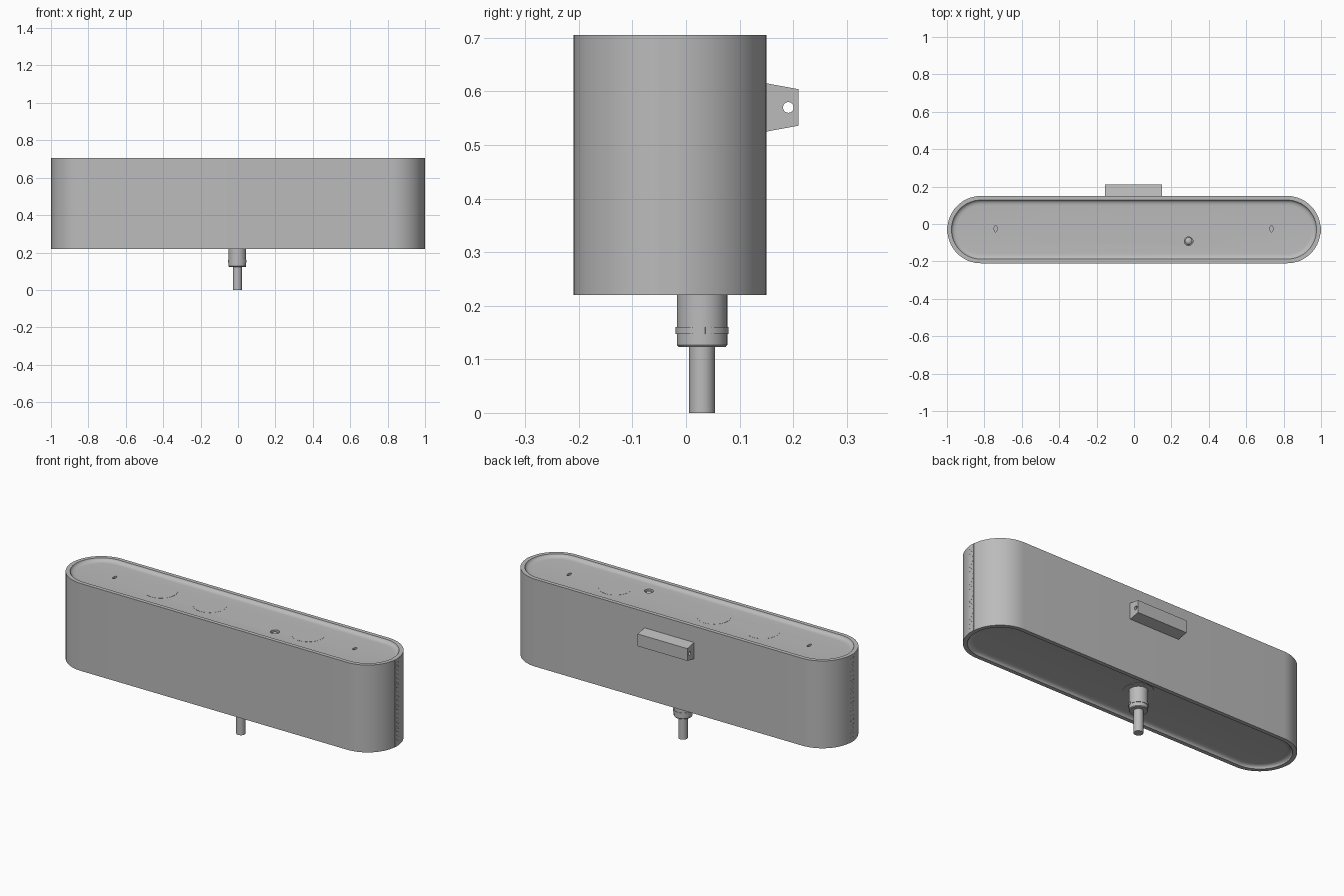
import bpy, bmesh
from math import sin, cos, pi
from mathutils import Matrix, Vector

cube = bpy.data.objects.get("Cube")
if cube:
    bpy.data.objects.remove(cube)

grey = bpy.data.materials.new("plain grey")
grey.use_nodes = True
grey.diffuse_color = (0.5, 0.5, 0.5, 1)
grey.node_tree.nodes["Principled BSDF"].inputs["Base Color"].default_value = (0.5, 0.5, 0.5, 1)

CY, R, HALF = -0.03, 0.18, 0.998     # tank axis, end radius, half length
BOTTOM, TOP, DEPTH = 0.22, 0.705, 0.016
FLOOR = TOP - DEPTH


def finish(name, bm):
    bmesh.ops.recalc_face_normals(bm, faces=bm.faces)
    mesh = bpy.data.meshes.new(name)
    bm.to_mesh(mesh)
    bm.free()
    mesh.materials.append(grey)
    ob = bpy.data.objects.new(name, mesh)
    bpy.context.collection.objects.link(ob)
    return ob


def activate(ob):
    bpy.ops.object.select_all(action='DESELECT')
    ob.select_set(True)
    bpy.context.view_layer.objects.active = ob


def smooth(ob):
    activate(ob)
    bpy.ops.object.shade_smooth_by_angle(angle=0.6)
    return ob


def cut(ob, cutter):
    activate(ob)
    mod = ob.modifiers.new("cut", 'BOOLEAN')
    mod.operation, mod.object, mod.solver = 'DIFFERENCE', cutter, 'EXACT'
    bpy.ops.object.modifier_apply(modifier=mod.name)
    bpy.data.objects.remove(cutter)


def loft(name, loops):
    """Skin a stack of closed loops and cap both ends."""
    bm = bmesh.new()
    rings = [[bm.verts.new(p) for p in loop] for loop in loops]
    for a, b in zip(rings, rings[1:]):
        n = len(a)
        for i in range(n):
            bm.faces.new((a[i], a[(i + 1) % n], b[(i + 1) % n], b[i]))
    bm.faces.new(rings[0])
    bm.faces.new(rings[-1])
    return finish(name, bm)


def stadium(inset, z, n=32):
    pts = []
    for side, start in ((1, -pi / 2), (-1, pi / 2)):
        for i in range(n + 1):
            a = start + pi * i / n
            pts.append((side * (HALF - R) + (R - inset) * cos(a), CY + (R - inset) * sin(a), z))
    return pts


def turned(name, x, y, profile, n=40, sy=1.0):
    """Upright lathe from (radius, z) pairs."""
    return loft(name, [[(x + r * cos(2 * pi * i / n), y + sy * r * sin(2 * pi * i / n), z)
                        for i in range(n)] for r, z in profile])


def prism(name, yz, x0, x1):
    return loft(name, [[(x, y, z) for y, z in yz] for x in (x0, x1)])


# Tank shell with dished lid and base
dish = [(0, 0), (0.022, 0), (0.024, 0.005), (0.03, 0.011), (0.039, 0.015), (0.052, DEPTH)]
stack = [stadium(i, BOTTOM + d) for i, d in reversed(dish)]
stack += [stadium(i, TOP - d) for i, d in dish]
tank = loft("tank_shell", stack)

# Lid openings
for x in (-0.74, 0.735):
    cut(tank, turned("slot_cutter", x, -0.025, [(0.008, FLOOR - 0.02), (0.008, TOP)], 20, 2.2))
cut(tank, turned("port_cutter", 0.292, -0.092, [(0.023, FLOOR - 0.015), (0.023, TOP)], 28))
smooth(tank)

# Domed plug sunk in the lid port
dome = [(0.02 * cos(a * pi / 12), FLOOR - 0.017 + 0.015 * sin(a * pi / 12)) for a in range(6)]
smooth(turned("port_plug", 0.292, -0.092, dome, 28))

# Nearly flush round pads on the lid
for i, x in enumerate((-0.455, -0.155, 0.45)):
    smooth(turned(f"lid_pad_{i + 1}", x, -0.025, [(0.085, FLOOR - 0.002), (0.085, FLOOR + 0.0008)]))

# Studded strips at both ends
for side, word in ((1, "left"), (-1, "right")):
    half = 0.0185
    prism(f"{word}_end_strip",
          [(-0.0315 - half, BOTTOM), (-0.0315 + half, BOTTOM),
           (-0.0315 + half, TOP), (-0.0315 - half, TOP)], side * 0.985, side * 0.9988)
    bm = bmesh.new()
    for col in (-1, 0, 1):
        for row in range(18 if col == 0 else 19):
            z = 0.245 + 0.0244 * (row + (0.5 if col == 0 else 0))
            where = Matrix.Translation(Vector((side * 0.998, -0.0315 + col * 0.0122, z)))
            bmesh.ops.create_cone(bm, cap_ends=True, segments=12, radius1=0.0035, radius2=0.0035,
                                  depth=0.004, matrix=where @ Matrix.Rotation(pi / 2, 4, 'Y'))
    smooth(finish(f"{word}_end_studs", bm))

# Rear mounting bracket with a cross hole
bracket = prism("rear_bracket", [(0.145, 0.524), (0.21, 0.536), (0.21, 0.604), (0.145, 0.616)],
                -0.155, 0.15)
ring = [(0.191 + 0.01 * cos(i * pi / 12), 0.57 + 0.01 * sin(i * pi / 12)) for i in range(24)]
cut(bracket, prism("hole_cutter", ring, -0.3, 0.3))
smooth(bracket)

# Outlet fitting and stem below the tank
FX, FY = -0.003, 0.03
smooth(turned("outlet_flange", FX, FY, [(0.075, BOTTOM + DEPTH - 0.002), (0.075, BOTTOM + DEPTH + 0.004)]))
smooth(turned("outlet_fitting", FX, FY, [(0.044, 0.123), (0.047, 0.127), (0.047, BOTTOM + 0.03)]))
smooth(turned("outlet_stem", FX, FY, [(0.024, 0), (0.024, 0.13)]))

# Split collar around the fitting, mirrored front to back
for side, word in ((1, "rear"), (-1, "front")):
    arc = [0.12 + (pi - 0.24) * i / 24 for i in range(25)]
    outline = [(r * cos(a), r * sin(a)) for r, path in ((0.0495, arc), (0.045, arc[::-1])) for a in path]
    smooth(loft(f"{word}_collar", [[(FX + x, FY + side * y, z) for x, y in outline]
                                   for z in (0.147, 0.16)]))
